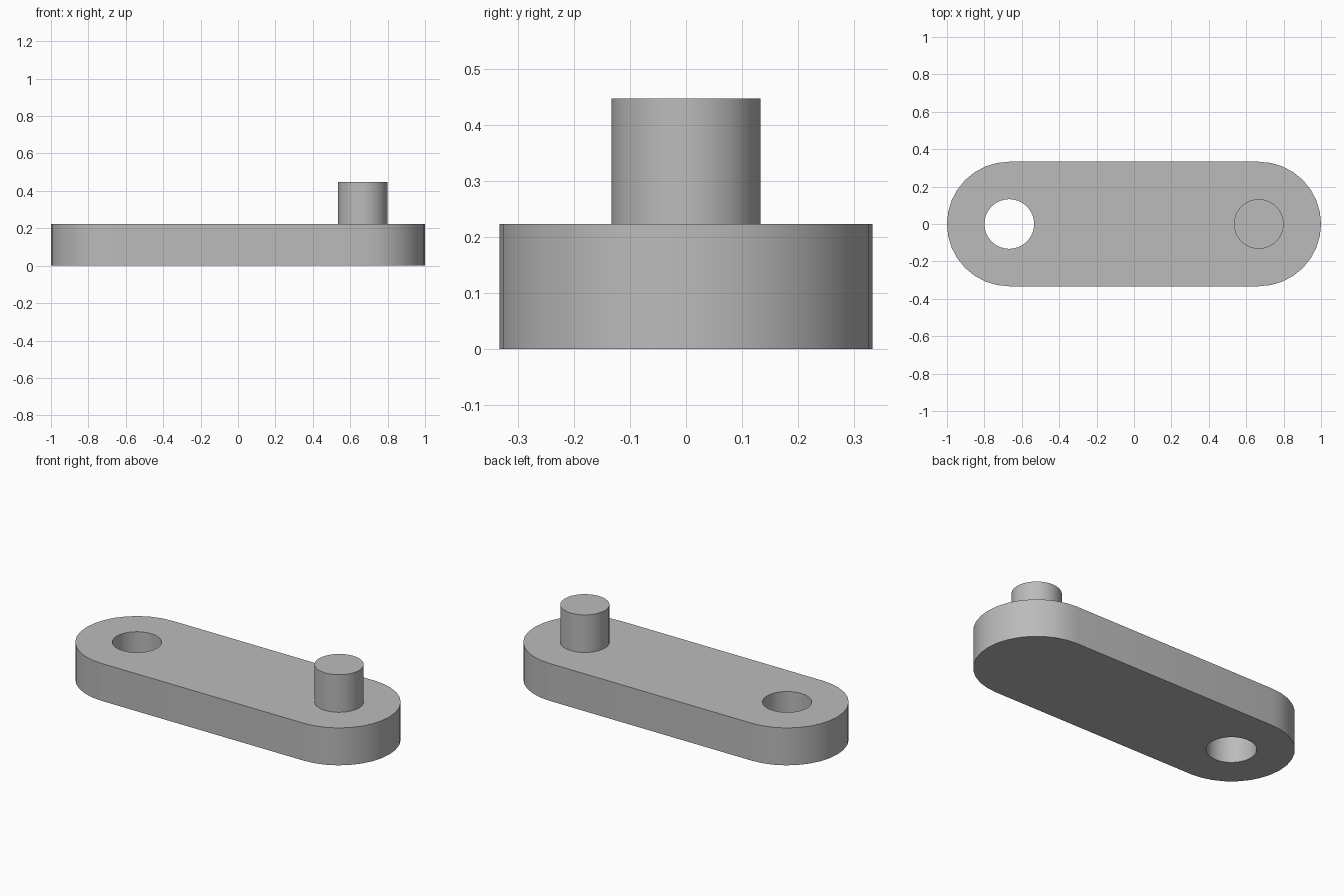
import bpy
import bmesh
from math import cos, sin, pi, radians

cube = bpy.data.objects.get("Cube")
if cube:
    bpy.data.objects.remove(cube, do_unlink=True)

END_X = 0.667        # centre of each rounded end
END_R = 0.333        # radius of the rounded ends
PIN_R = 0.133        # radius of the pin and the hole
PLATE_H = 0.223
PIN_TOP = 0.447
STEPS = 16           # segments in a half circle

grey = bpy.data.materials.new("plain grey")
grey.use_nodes = True
colour = (0.5, 0.5, 0.5, 1)
grey.diffuse_color = colour
grey.node_tree.nodes["Principled BSDF"].inputs["Base Color"].default_value = colour


def arc(cx, radius, start, sweep, count):
    """Points along an arc, both ends included."""
    return [(cx + radius * cos(start + sweep * i / count),
             radius * sin(start + sweep * i / count)) for i in range(count + 1)]


def prism(name, outline, bottom, top):
    """Extrude a closed outline from bottom to top."""
    bm = bmesh.new()
    base = bm.faces.new([bm.verts.new((x, y, bottom)) for x, y in outline])
    wall = bmesh.ops.extrude_face_region(bm, geom=[base], use_keep_orig=True)
    moved = [v for v in wall["geom"] if isinstance(v, bmesh.types.BMVert)]
    bmesh.ops.translate(bm, verts=moved, vec=(0, 0, top - bottom))
    bmesh.ops.recalc_face_normals(bm, faces=bm.faces)
    mesh = bpy.data.meshes.new(name)
    bm.to_mesh(mesh)
    bm.free()
    mesh.materials.append(grey)
    obj = bpy.data.objects.new(name, mesh)
    bpy.context.collection.objects.link(obj)
    return obj


def smooth(obj):
    bpy.ops.object.select_all(action='DESELECT')
    obj.select_set(True)
    bpy.context.view_layer.objects.active = obj
    bpy.ops.object.shade_smooth_by_angle(angle=radians(35))


# Arm plate with two rounded ends
slot = arc(END_X, END_R, -pi / 2, pi, STEPS) + arc(-END_X, END_R, pi / 2, pi, STEPS)
arm = prism("arm_plate", slot, 0, PLATE_H)

# Through hole in the right end
cutter = prism("hole_cutter", arc(-END_X, PIN_R, 0, 2 * pi, 2 * STEPS)[:-1], -0.1, PLATE_H + 0.1)
cut = arm.modifiers.new("hole", 'BOOLEAN')
cut.operation = 'DIFFERENCE'
cut.solver = 'EXACT'
cut.object = cutter
bpy.context.view_layer.objects.active = arm
bpy.ops.object.modifier_apply(modifier=cut.name)
bpy.data.objects.remove(cutter, do_unlink=True)

# Pin standing on the left end
pin = prism("pin", arc(END_X, PIN_R, 0, 2 * pi, 2 * STEPS)[:-1], PLATE_H - 0.01, PIN_TOP)

for part in (arm, pin):
    smooth(part)
